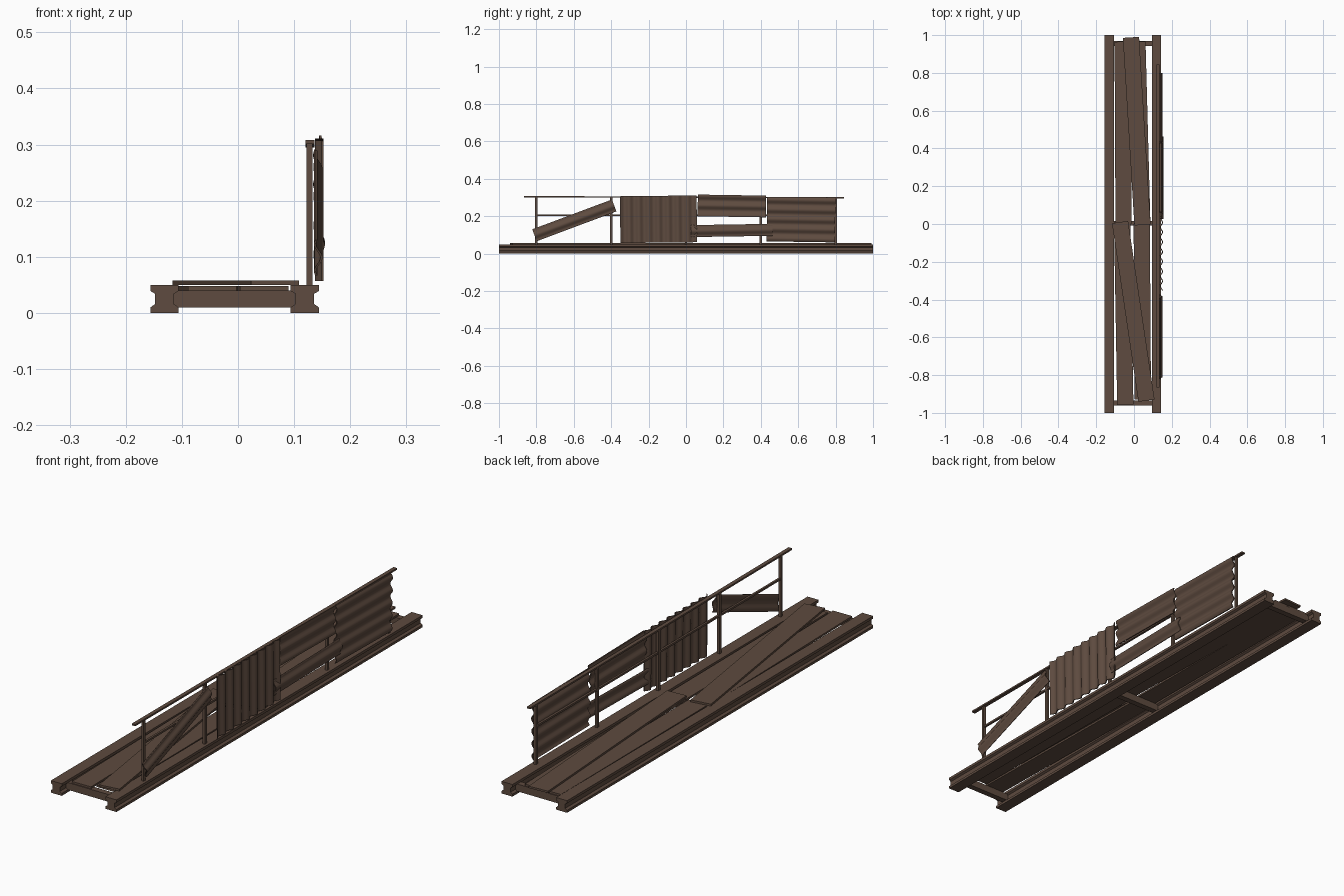
import bpy, bmesh, math
from mathutils import Matrix, Vector

if "Cube" in bpy.data.objects:
    bpy.data.objects.remove(bpy.data.objects["Cube"])


def material(name, rgb):
    m = bpy.data.materials.new(name)
    m.diffuse_color = (*rgb, 1)
    m.use_nodes = True
    m.node_tree.nodes["Principled BSDF"].inputs["Base Color"].default_value = m.diffuse_color
    return m


BROWN = material("weathered brown", (0.112, 0.070, 0.050))


def finish(name, bm):
    bmesh.ops.recalc_face_normals(bm, faces=bm.faces)
    me = bpy.data.meshes.new(name)
    bm.to_mesh(me)
    bm.free()
    me.materials.append(BROWN)
    ob = bpy.data.objects.new(name, me)
    bpy.context.collection.objects.link(ob)
    return ob


def box(name, lo, hi):
    bm = bmesh.new()
    lo, hi = Vector(lo), Vector(hi)
    bmesh.ops.create_cube(bm, size=1, matrix=Matrix.Translation((lo + hi) / 2)
                          @ Matrix.Diagonal((*(hi - lo), 1)))
    return finish(name, bm)


def extrude(name, profile, vec, matrix=Matrix()):
    """Closed profile swept along a vector, then placed."""
    bm = bmesh.new()
    face = bm.faces.new([bm.verts.new(p) for p in profile])
    res = bmesh.ops.extrude_face_region(bm, geom=[face], use_keep_orig=True)
    bmesh.ops.translate(bm, vec=vec, verts=[v for v in res["geom"]
                                          if isinstance(v, bmesh.types.BMVert)])
    bmesh.ops.transform(bm, matrix=matrix, verts=bm.verts)
    return finish(name, bm)


def plank(name, a, b, z, width=0.086):
    """Board between two plan points, bottom at z."""
    a, b = Vector(a), Vector(b)
    side = Vector((-(b - a).y, (b - a).x)).normalized() * width / 2
    pts = [(*p, z) for p in (a - side, a + side, b + side, b - side)]
    return extrude(name, pts, (0, 0, 0.008))


def sheet(name, x, y, z, length, height, angle=0.0, vertical=False, pitch=0.052, amp=0.006):
    """Corrugated sheet in the yz plane, centred at x, y, z."""
    span, run = (length, height) if vertical else (height, length)
    n = max(10, round(span / pitch * 8))
    t = 0.002
    front, back = [], []
    for i in range(n + 1):
        s = -span / 2 + span * i / n
        w = amp * math.cos(2 * math.pi * s / pitch)
        for line, off in ((front, t), (back, -t)):
            line.append((w + off, s, -run / 2) if vertical else (w + off, -run / 2, s))
    vec = (0, 0, run) if vertical else (0, run, 0)
    place = Matrix.Translation((x, y, z)) @ Matrix.Rotation(math.radians(angle), 4, 'X')
    ob = extrude(name, front + back[::-1], vec, place)
    for p in ob.data.polygons:
        p.use_smooth = len(p.vertices) == 4 and p.area > 0.0015
    return ob


# Side beams with an I section
half = [(0.025, 0), (0.025, 0.010), (0.0165, 0.016), (0.0165, 0.034), (0.025, 0.039), (0.025, 0.05)]
section = half + [(-x, z) for x, z in reversed(half)]
for side, cx in (("left", -0.131), ("right", 0.119)):
    extrude(side + "_beam", [(cx + x, -1, z) for x, z in section], (0, 2, 0))

# Cross members
for label, y in (("front", -0.948), ("middle", 0.004), ("back", 0.956)):
    box(label + "_cross_member", (-0.115, y - 0.0125, 0.01), (0.104, y + 0.0125, 0.04))

# Lower straight boards, then loose diagonal boards on top
plank("front_left_board", (-0.063, 0.01), (-0.046, -0.957), 0.04)
plank("front_right_board", (0.041, 0.0), (0.047, -0.93), 0.04)
plank("back_left_board", (-0.060, 0.965), (-0.055, 0.0), 0.04)
plank("back_right_board", (0.018, 0.965), (0.044, 0.0), 0.04)
plank("front_diagonal_board", (-0.074, 0.01), (0.066, -0.935), 0.05)
plank("back_diagonal_board", (-0.016, 0.988), (0.045, -0.005), 0.05)

# Railing posts and rails
for i, y in enumerate((-0.8, -0.4, 0.0, 0.4, 0.8)):
    box(f"rail_post_{i + 1}", (0.122, y - 0.006, 0.05), (0.133, y + 0.006, 0.302))
extrude("top_rail", [(0.120, -0.865, 0.301), (0.120, -0.865, 0.308),
                     (0.120, 0.845, 0.302), (0.120, 0.845, 0.295)], (0.016, 0, 0))
box("middle_rail", (0.123, -0.8, 0.202), (0.132, 0.8, 0.210))

# Corrugated sheets patched onto the railing
sheet("upright_sheet", 0.145, -0.147, 0.184, 0.41, 0.250, 0.6, vertical=True)
sheet("upper_sheet", 0.142, 0.245, 0.255, 0.365, 0.116, -0.9)
sheet("end_sheet", 0.142, 0.615, 0.182, 0.365, 0.238, -0.9)
sheet("lower_strip", 0.147, 0.245, 0.124, 0.435, 0.064, 0.9)
sheet("fallen_strip", 0.143, -0.597, 0.178, 0.455, 0.068, 20.5)
